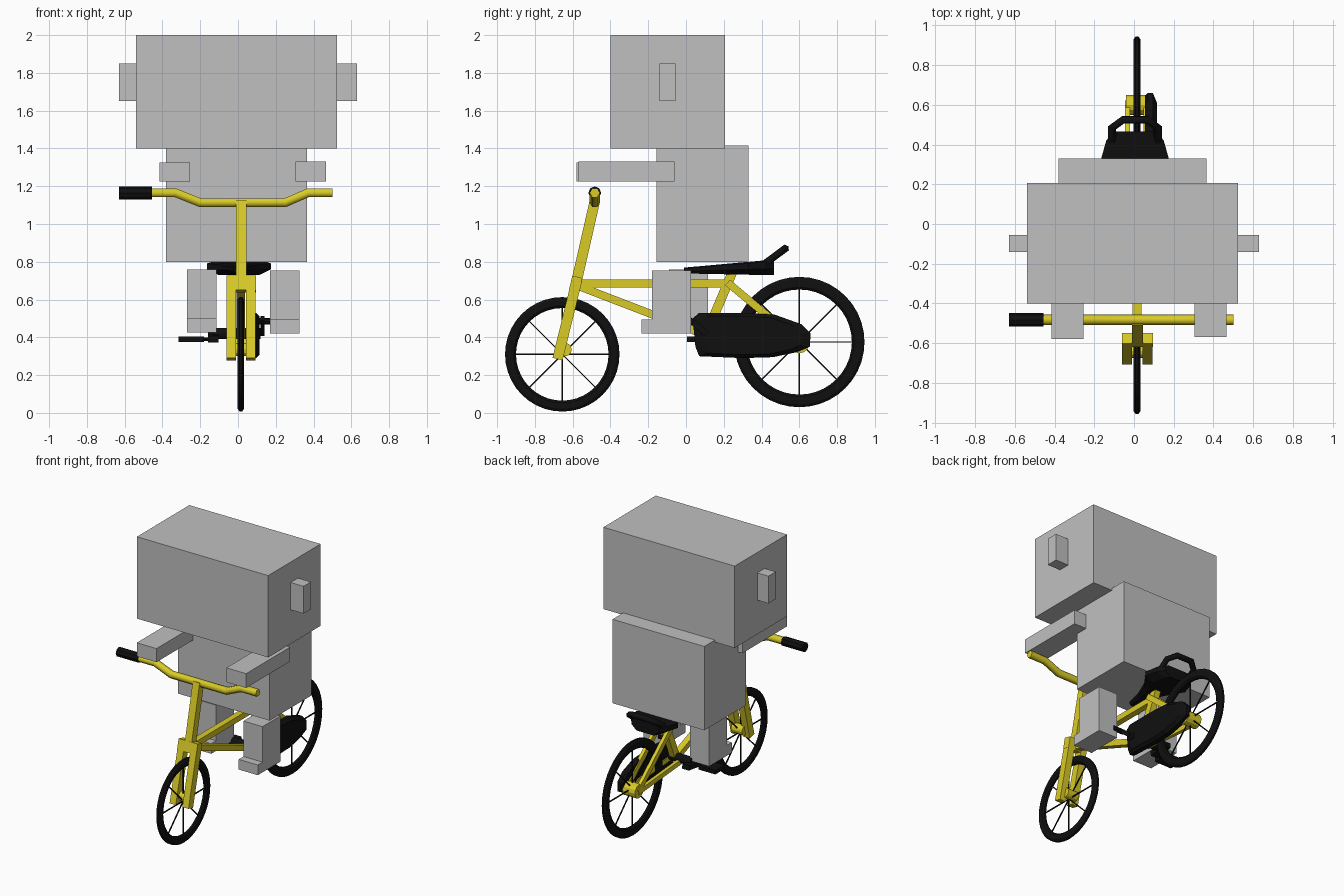
import bpy, bmesh, math
from mathutils import Vector, Matrix

if "Cube" in bpy.data.objects:
    bpy.data.objects.remove(bpy.data.objects["Cube"])


def material(name, rgb):
    m = bpy.data.materials.new(name)
    m.diffuse_color = (*rgb, 1)
    m.use_nodes = True
    m.node_tree.nodes["Principled BSDF"].inputs["Base Color"].default_value = m.diffuse_color
    return m


GREY = material("light_grey", (0.53, 0.53, 0.53))
YELLOW = material("frame_yellow", (0.70, 0.60, 0.02))
BLACK = material("black", (0.005, 0.005, 0.005))
CX = 0.015  # centre plane of the bike


def finish(name, bm, mat):
    bmesh.ops.recalc_face_normals(bm, faces=bm.faces)
    me = bpy.data.meshes.new(name)
    bm.to_mesh(me)
    bm.free()
    me.materials.append(mat)
    ob = bpy.data.objects.new(name, me)
    bpy.context.collection.objects.link(ob)
    return ob


def box(name, x, y, z, mat):
    bm = bmesh.new()
    size = [r[1] - r[0] for r in (x, y, z)]
    mid = [(r[1] + r[0]) / 2 for r in (x, y, z)]
    bmesh.ops.create_cube(bm, size=1, matrix=Matrix.Translation(mid) @ Matrix.Diagonal((*size, 1)))
    return finish(name, bm, mat)


def beam(name, x, p, q, w, h, mat):
    """Square bar in the side plane between p and q, given as (y, z)."""
    a, b = Vector((x, *p)), Vector((x, *q))
    d = b - a
    rot = Matrix.Rotation(math.atan2(d.z, d.y), 4, 'X')
    bm = bmesh.new()
    bmesh.ops.create_cube(bm, size=1, matrix=Matrix.Translation((a + b) / 2) @ rot
                          @ Matrix.Diagonal((w, d.length, h, 1)))
    return finish(name, bm, mat)


def rod(name, x, y, z, r, mat, sides=12):
    """Cylinder along x."""
    bm = bmesh.new()
    m = Matrix.Translation(((x[0] + x[1]) / 2, y, z)) @ Matrix.Rotation(math.pi / 2, 4, 'Y')
    bmesh.ops.create_cone(bm, cap_ends=True, segments=sides, radius1=r, radius2=r,
                          depth=x[1] - x[0], matrix=m)
    return finish(name, bm, mat)


def tube(name, pts, r, mat):
    """Six-sided pipe along a path."""
    cu = bpy.data.curves.new(name, 'CURVE')
    cu.dimensions = '3D'
    cu.bevel_depth, cu.bevel_resolution, cu.use_fill_caps = r, 1, True
    sp = cu.splines.new('POLY')
    sp.points.add(len(pts) - 1)
    for p, c in zip(sp.points, pts):
        p.co = (*c, 1)
    cu.materials.append(mat)
    ob = bpy.data.objects.new(name, cu)
    bpy.context.collection.objects.link(ob)
    bpy.ops.object.select_all(action='DESELECT')
    ob.select_set(True)
    bpy.context.view_layer.objects.active = ob
    bpy.ops.object.convert(target='MESH')


def loft(name, rings, mat):
    """Skin over rings of equal point count, capped at both ends."""
    bm = bmesh.new()
    vs = [[bm.verts.new(c) for c in ring] for ring in rings]
    n = len(vs[0])
    for a, b in zip(vs, vs[1:]):
        for i in range(n):
            bm.faces.new((a[i], a[(i + 1) % n], b[(i + 1) % n], b[i]))
    bm.faces.new(vs[0])
    bm.faces.new(vs[-1])
    return finish(name, bm, mat)


def wheel(name, y, z, r_out, r_in):
    # Tyre: bevelled section swept round the axle
    prof = [(r_in, -.008), (r_in + .012, -.017), (r_out - .015, -.017), (r_out, -.007),
            (r_out, .007), (r_out - .015, .017), (r_in + .012, .017), (r_in, .008)]
    bm = bmesh.new()
    seg = 40
    rings = []
    for s in range(seg):
        t = 2 * math.pi * s / seg
        rings.append([bm.verts.new((CX + w, y + r * math.cos(t), z + r * math.sin(t))) for r, w in prof])
    for s in range(seg):
        a, b = rings[s], rings[(s + 1) % seg]
        for i in range(8):
            j = (i + 1) % 8
            bm.faces.new((a[i], a[j], b[j], b[i]))
    finish(name + "_tyre", bm, BLACK)
    # Spokes
    for i in range(4):
        t = math.pi * i / 4
        c, s = (r_in + .01) * math.cos(t), (r_in + .01) * math.sin(t)
        beam(f"{name}_spoke_pair_{i}", CX, (y - c, z - s), (y + c, z + s), .007, .007, BLACK)


# Rider: block head, ears, body
box("head", (-.54, .525), (-.40, .207), (1.40, 2.0), GREY)
box("ear_left", (-.63, -.54), (-.14, -.055), (1.65, 1.85), GREY)
box("ear_right", (.525, .63), (-.14, -.055), (1.65, 1.85), GREY)
box("body", (-.38, .365), (-.155, .33), (.80, 1.415), GREY)

# Arms and legs with feet
box("arm_left", (-.415, -.255), (-.58, -.06), (1.225, 1.325), GREY)
box("arm_right", (.305, .465), (-.57, -.06), (1.225, 1.33), GREY)
for side, x, y, z in (("left", -.27, -.09, .425), ("right", .17, -.18, .42)):
    box("leg_" + side, (x, x + .155), (y, y + .207), (z, z + .335), GREY)
    box("foot_" + side, (x, x + .155), (y - .055, y + .05), (z, z + .075), GREY)

# Wheels and hubs
wheel("front_wheel", -.655, .31, .303, .245)
wheel("rear_wheel", .60, .375, .345, .278)
rod("front_hub", (-.03, .06), -.64, .335, .035, YELLOW)
rod("rear_hub", (-.04, .07), .60, .365, .05, YELLOW)

# Fork, crown and steering column
for side, x in (("left", -.035), ("right", .068)):
    beam("fork_" + side, x, (-.68, .285), (-.578, .70), .05, .055, YELLOW)
beam("fork_crown", .017, (-.593, .645), (-.575, .72), .155, .055, YELLOW)
beam("steering_column", .018, (-.59, .65), (-.483, 1.12), .055, .055, YELLOW)

# Handlebar with one grip
BAR = [(-.60, 1.165), (-.33, 1.165), (-.20, 1.113), (.25, 1.113), (.37, 1.165), (.50, 1.165)]
tube("handlebar", [(x, -.483, z) for x, z in BAR], .027, YELLOW)
rod("grip", (-.63, -.455), -.483, 1.165, .034, BLACK, 8)

# Frame
beam("top_tube", CX, (-.57, .685), (.23, .685), .045, .042, YELLOW)
beam("down_tube", CX, (-.56, .668), (.11, .41), .045, .042, YELLOW)
beam("seat_tube", CX, (.10, .40), (.25, .755), .045, .05, YELLOW)
for side, x in (("left", -.033), ("right", .06)):
    beam("seat_stay_" + side, x, (.22, .69), (.61, .365), .025, .04, YELLOW)
    beam("chain_stay_" + side, x, (.10, .40), (.61, .36), .025, .035, YELLOW)
rod("bottom_bracket", (-.13, .12), .11, .42, .03, BLACK)

# Chain guard
GUARD = [(.035, .50), (.07, .53), (.30, .53), (.47, .52), (.61, .47), (.66, .42),
         (.655, .35), (.58, .32), (.46, .295), (.30, .29), (.07, .30), (.05, .35)]


def guard_ring(x, k):
    return [(x, .34 + (y - .34) * k, .41 + (z - .41) * k) for y, z in GUARD]


loft("chain_guard", [guard_ring(.055, .95), guard_ring(.068, 1), guard_ring(.095, 1),
                     guard_ring(.115, .85)], BLACK)

# Cranks and pedals
beam("crank_left", -.13, (.19, .41), (.05, .39), .055, .035, BLACK)
box("pedal_left", (-.315, -.18), (.005, .11), (.375, .405), BLACK)
rod("pedal_axle_left", (-.19, -.12), .06, .39, .01, BLACK, 6)
beam("crank_right", .13, (.11, .42), (.01, .50), .02, .03, BLACK)
rod("pedal_right", (.11, .20), .025, .485, .018, BLACK, 8)

# Saddle: half-widths along its length, skinned between sloping levels
HALF = [(-.01, .025), (.10, .045), (.22, .09), (.33, .17), (.42, .145), (.465, .11)]


def saddle_ring(k, base, slope):
    side = [(k * w, y, base + slope * y) for y, w in HALF]
    return [(CX - .01 + w, y, z) for w, y, z in side] + [(CX - .01 - w, y, z) for w, y, z in reversed(side)]


loft("saddle", [saddle_ring(.65, .738, -.02), saddle_ring(1, .75, .03),
                saddle_ring(1, .765, .08), saddle_ring(.8, .77, .09)], BLACK)

# Grab loop behind the saddle
LOOP = [(.115, .41, .785), (.115, .485, .84), (.06, .525, .87)]
tube("grab_loop", [(CX - .01 - x, y, z) for x, y, z in LOOP]
     + [(CX - .01 + x, y, z) for x, y, z in reversed(LOOP)], .022, BLACK)
